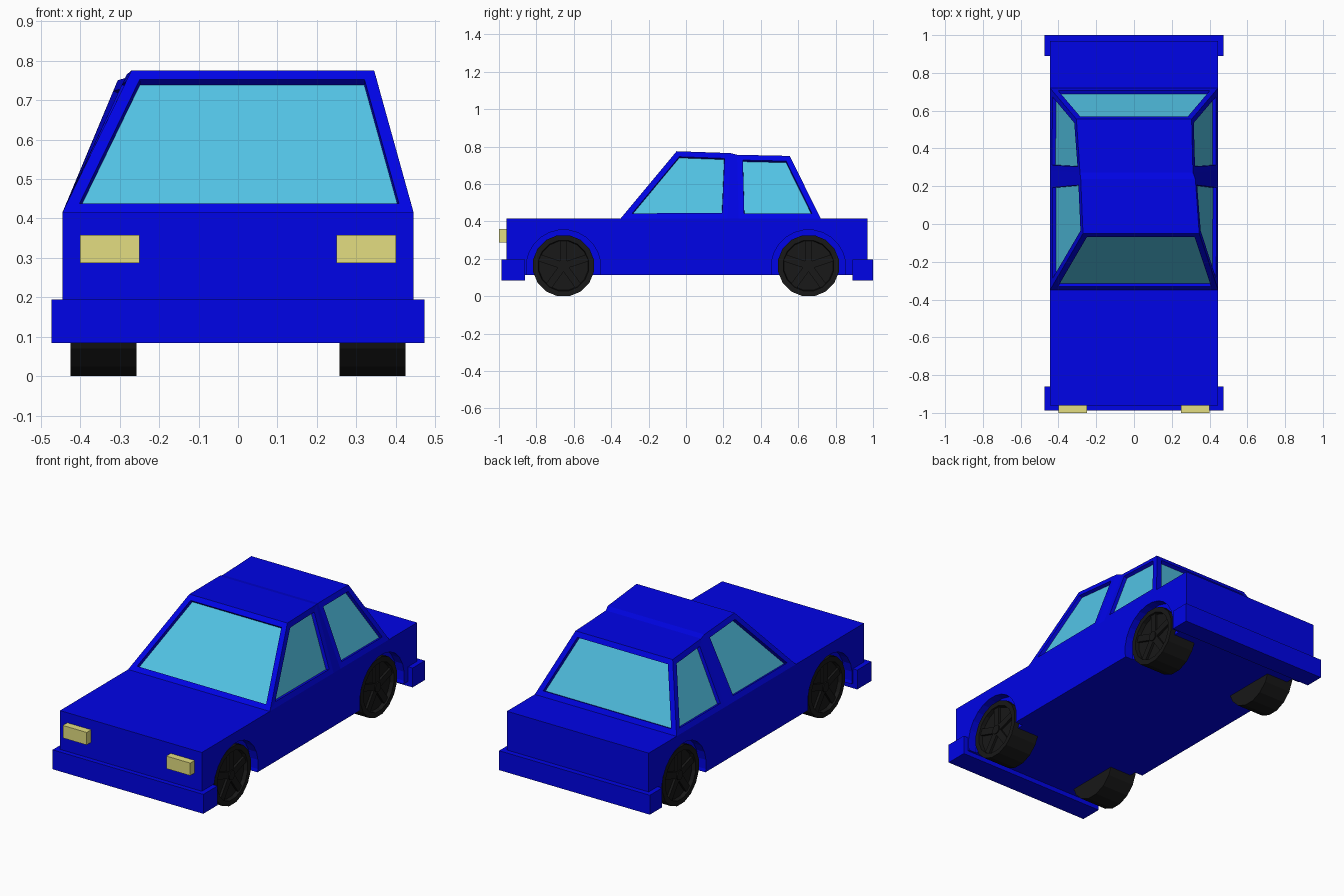
import bpy, bmesh
from math import pi
from mathutils import Matrix, Vector

if "Cube" in bpy.data.objects:
    bpy.data.objects.remove(bpy.data.objects["Cube"])


def material(name, rgb):
    m = bpy.data.materials.new(name)
    m.diffuse_color = (*rgb, 1)
    m.use_nodes = True
    m.node_tree.nodes["Principled BSDF"].inputs["Base Color"].default_value = m.diffuse_color
    return m


BLUE = material("blue_paint", (0.0, 0.001, 0.8))
GLASS = material("window_glass", (0.085, 0.55, 0.79))
LAMP = material("lamp_cream", (0.77, 0.73, 0.22))
RUBBER = material("rubber", (0.009, 0.009, 0.009))


def finish(bm, name, *mats, mirror=False):
    bmesh.ops.recalc_face_normals(bm, faces=bm.faces)
    me = bpy.data.meshes.new(name)
    bm.to_mesh(me)
    bm.free()
    for m in mats:
        me.materials.append(m)
    ob = bpy.data.objects.new(name, me)
    bpy.context.collection.objects.link(ob)
    if mirror:
        mod = ob.modifiers.new("mirror", 'MIRROR')
        mod.use_mirror_merge = False
    return ob


def add_box(bm, lo, hi, place=Matrix()):
    lo, hi = Vector(lo), Vector(hi)
    mat = Matrix.Translation((lo + hi) / 2) @ Matrix.Diagonal((*(hi - lo), 1))
    bmesh.ops.create_cube(bm, size=1, matrix=place @ mat)


def box(name, lo, hi, mat, mirror=False):
    bm = bmesh.new()
    add_box(bm, lo, hi)
    return finish(bm, name, mat, mirror=mirror)


def add_disc(bm, x0, x1, y, z, r, sides):
    # cylinder lying along x, with a flat side down
    mat = (Matrix.Translation(((x0 + x1) / 2, y, z)) @ Matrix.Rotation(pi / 2, 4, 'Y')
           @ Matrix.Rotation(pi / sides, 4, 'Z'))
    bmesh.ops.create_cone(bm, cap_ends=True, segments=sides, radius1=r, radius2=r,
                          depth=x1 - x0, matrix=mat)


WHEEL_Z = 0.163
AXLES = {"front": -0.655, "rear": 0.655}

# lower body with shallow wheel arch recesses
body = box("body", (-0.445, -0.96, 0.112), (0.445, 0.97, 0.415), BLUE)
bm = bmesh.new()
for y in AXLES.values():
    add_disc(bm, 0.395, 0.5, y, 0.155, 0.2, 24)
cutter = finish(bm, "arch_cutter", BLUE, mirror=True)
cutter.hide_render = True
cutter.display_type = 'WIRE'
cut = body.modifiers.new("arches", 'BOOLEAN')
cut.object = cutter
cut.operation = 'DIFFERENCE'

# bumpers and headlights
box("front_bumper", (-0.473, -0.987, 0.085), (0.473, -0.86, 0.195), BLUE)
box("rear_bumper", (-0.473, 0.89, 0.085), (0.473, 1.0, 0.195), BLUE)
box("headlights", (0.25, -1.0, 0.287), (0.4, -0.955, 0.358), LAMP, mirror=True)

# cabin: four stations (base y, top y, top z, left top x, right top x)
stations = [(-0.35, -0.05, 0.775, -0.27, 0.345),
            (0.222, 0.237, 0.765, -0.282, 0.325),
            (0.282, 0.273, 0.756, -0.286, 0.312),
            (0.72, 0.555, 0.75, -0.305, 0.305)]
bm = bmesh.new()
rows = []
for yb, yt, zt, xl, xr in stations:
    rows.append([bm.verts.new(c) for c in
                 ((-0.445, yb, 0.415), (xl, yt, zt), (xr, yt, zt), (0.445, yb, 0.415))])
windows = [bm.faces.new(rows[0]), bm.faces.new(rows[-1])]
for i in range(3):
    a, b = rows[i], rows[i + 1]
    for j in range(4):
        k = (j + 1) % 4
        f = bm.faces.new((a[j], a[k], b[k], b[j]))
        if i != 1 and j in (0, 2):
            windows.append(f)
bmesh.ops.recalc_face_normals(bm, faces=bm.faces)
# window frames, then recessed panes
bmesh.ops.inset_individual(bm, faces=windows, thickness=0.03, use_even_offset=True)
bmesh.ops.inset_individual(bm, faces=windows, thickness=0.001, depth=-0.02,
                           use_even_offset=True)
for f in windows:
    f.material_index = 1
finish(bm, "cabin", BLUE, GLASS)

# wheels with dished faces, hub and five spokes
for end, y in AXLES.items():
    bm = bmesh.new()
    add_disc(bm, 0.257, 0.425, y, WHEEL_Z, 0.166, 16)
    bmesh.ops.recalc_face_normals(bm, faces=bm.faces)
    cap = [f for f in bm.faces if f.normal.x > 0.9]
    bmesh.ops.inset_individual(bm, faces=cap, thickness=0.028, use_even_offset=True)
    bmesh.ops.inset_individual(bm, faces=cap, thickness=0.004, depth=-0.022,
                               use_even_offset=True)
    add_disc(bm, 0.395, 0.422, y, WHEEL_Z, 0.027, 10)
    for i in range(5):
        spin = (Matrix.Translation((0, y, WHEEL_Z))
                @ Matrix.Rotation(2 * pi * i / 5, 4, 'X'))
        add_box(bm, (0.396, -0.019, 0.01), (0.416, 0.019, 0.136), spin)
    finish(bm, end + "_wheels", RUBBER, mirror=True)
